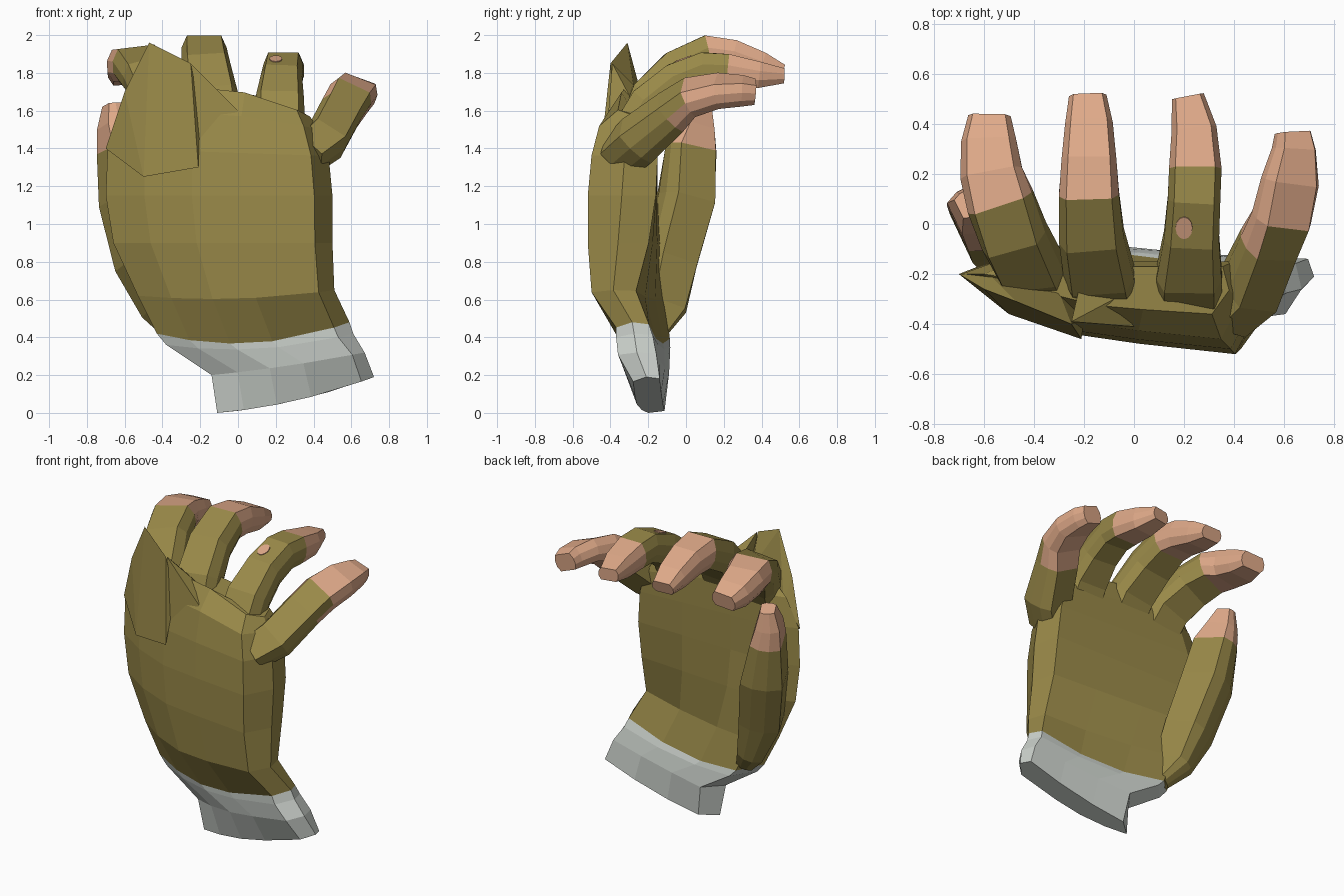
import bpy, bmesh, math
from mathutils import Vector
from mathutils.bvhtree import BVHTree

if "Cube" in bpy.data.objects:
    bpy.data.objects.remove(bpy.data.objects["Cube"])


def material(name, rgb):
    m = bpy.data.materials.new(name)
    m.diffuse_color = (*rgb, 1)
    m.use_nodes = True
    m.node_tree.nodes["Principled BSDF"].inputs["Base Color"].default_value = m.diffuse_color
    return m


OLIVE = material("olive glove", (0.32, 0.252, 0.066))
SKIN = material("skin", (0.74, 0.40, 0.25))
GREY = material("grey cuff", (0.62, 0.66, 0.62))


def finish(name, bm, mats, rule=None):
    bmesh.ops.recalc_face_normals(bm, faces=bm.faces[:])
    for f in bm.faces:
        f.smooth = False
        if rule and rule(f.calc_center_median()):
            f.material_index = 1
    me = bpy.data.meshes.new(name)
    bm.to_mesh(me)
    bm.free()
    for m in mats:
        me.materials.append(m)
    ob = bpy.data.objects.new(name, me)
    bpy.context.collection.objects.link(ob)
    return ob


def loft(rings):
    bm = bmesh.new()
    vs = [[bm.verts.new(p) for p in r] for r in rings]
    n = len(vs[0])
    for a, b in zip(vs, vs[1:]):
        for i in range(n):
            j = (i + 1) % n
            bm.faces.new((a[i], a[j], b[j], b[i]))
    bm.faces.new(vs[0])
    bm.faces.new(vs[-1])
    return bm


# Hand and cuff: rings of (u across, t from palm side to knuckle side)
FRONT = [(0, 0), (.17, .42), (.38, .75), (.6, .87), (.92, 1), (1, .5)]
BACK = [(.97, 0), (.7, 0), (.4, 0), (.12, 0)]


def ring(zl, zr, xl, xr, yl, yf, yb, ybr, dip):
    # yb and ybr: palm surface at the thumb side and the little finger side
    pts = []
    for k, (u, t) in enumerate(FRONT + BACK):
        base = yl if k < 5 else yb + (ybr - yb) * u
        z = zl + (zr - zl) * u - dip * 4 * u * (1 - u)
        pts.append((xl + (xr - xl) * u, base + (yf - base) * t, z))
    return pts


HEM = (.42, .48, -.43, .59, -.21, -.37, -.07, -.2, .08)
cuff = [(0, .19, -.11, .72, -.2, -.28, -.11, -.14, .03),
        (.20, .32, -.14, .67, -.22, -.36, -.08, -.16, .01),
        (.36, .42, -.38, .61, -.21, -.37, -.07, -.18, .05),
        HEM]
palm = [HEM,
        (.62, .65, -.53, .51, -.22, -.5, -.09, -.27, .03),
        (.90, .90, -.66, .50, -.21, -.52, -.12, -.2, 0),
        (1.15, 1.15, -.70, .50, -.2, -.52, -.15, -.16, 0),
        (1.40, 1.36, -.69, .48, -.2, -.5, -.15, -.15, 0),
        (1.58, 1.50, -.60, .43, -.2, -.46, -.15, -.15, -.04),
        (1.67, 1.57, -.48, .38, -.22, -.36, -.17, -.17, -.09)]
finish("cuff", loft([ring(*s) for s in cuff]), [GREY])
finish("palm", loft([ring(*s) for s in palm]), [OLIVE])

# Fingers: stations of (x, y, z, width, thickness)
SECTION = [(.5, -.2), (.5, .15), (.38, .5), (-.38, .5),
           (-.5, .15), (-.5, -.2), (-.38, -.5), (.38, -.5)]


def digit(name, path, rule, hint=(1, 0, 0), roll=0):
    c = [Vector(p[:3]) for p in path]
    rings = []
    for i, p in enumerate(path):
        t = (c[min(i + 1, len(c) - 1)] - c[max(i - 1, 0)]).normalized()
        s = Vector(hint)
        s = (s - t * s.dot(t)).normalized()
        n = s.cross(t)
        s, n = (s * math.cos(roll) + n * math.sin(roll),
                n * math.cos(roll) - s * math.sin(roll))
        rings.append([c[i] + s * (u * p[3]) + n * (v * p[4]) for u, v in SECTION])
    return finish(name, loft(rings), [OLIVE, SKIN], rule)


digit("index_finger", [
    (-.37, -.27, 1.47, .27, .16), (-.41, -.18, 1.66, .27, .2),
    (-.48, -.05, 1.79, .27, .2), (-.535, .09, 1.85, .27, .18),
    (-.57, .2, 1.84, .25, .17), (-.58, .33, 1.81, .22, .15),
    (-.577, .43, 1.79, .17, .1)], lambda p: p.y > .09, roll=.05)
digit("middle_finger", [
    (-.12, -.29, 1.48, .27, .16), (-.14, -.2, 1.67, .28, .2),
    (-.17, -.05, 1.82, .26, .2), (-.18, .12, 1.905, .24, .19),
    (-.18, .25, 1.89, .22, .17), (-.18, .4, 1.84, .19, .14),
    (-.185, .51, 1.805, .15, .08)], lambda p: p.y > .12)
ring_finger = digit("ring_finger", [
    (.22, -.32, 1.44, .27, .2), (.22, -.2, 1.64, .26, .2),
    (.23, -.05, 1.76, .22, .19), (.24, .1, 1.82, .21, .18),
    (.245, .22, 1.815, .21, .17), (.24, .38, 1.79, .18, .14),
    (.215, .51, 1.785, .13, .08)], lambda p: p.y > .22)
digit("little_finger", [
    (.36, -.35, 1.36, .2, .22), (.46, -.26, 1.44, .23, .23),
    (.54, -.08, 1.59, .23, .19), (.59, .02, 1.67, .24, .16),
    (.625, .17, 1.705, .23, .14), (.64, .3, 1.705, .17, .13),
    (.635, .365, 1.70, .14, .11)], lambda p: p.y > -.07, roll=-.35)

# Thumb, broad at the root where it joins the palm
digit("thumb", [
    (-.33, -.16, .43, .12, .1), (-.41, -.12, .56, .24, .16),
    (-.50, -.085, .8, .27, .25), (-.575, .0, 1.13, .29, .26),
    (-.62, .025, 1.4, .27, .19), (-.65, .055, 1.52, .19, .15),
    (-.66, .08, 1.63, .11, .09)], lambda p: p.z > 1.4, hint=(.45, -.9, 0))


# Raised folds of cloth over the knuckles
def fold(name, pts):
    bm = bmesh.new()
    for p in pts:
        bm.verts.new(p)
    bmesh.ops.convex_hull(bm, input=bm.verts[:])
    bmesh.ops.delete(bm, geom=[v for v in bm.verts if not v.link_faces], context='VERTS')
    finish(name, bm, [OLIVE])


fold("index_knuckle_fold", [
    (-.47, -.31, 1.96), (-.25, -.40, 1.85), (-.70, -.2, 1.4),
    (-.21, -.46, 1.3), (-.5, -.36, 1.25), (-.6, -.26, 1.7),
    (-.3, -.27, 1.68), (-.58, -.2, 1.55), (-.2, -.38, 1.6)])
fold("middle_knuckle_fold", [
    (-.25, -.39, 1.85), (0, -.41, 1.6), (-.2, -.43, 1.3),
    (-.16, -.39, 1.58), (-.08, -.3, 1.68), (-.22, -.26, 1.72)])

# Small worn hole on the ring finger, a thin plate lying on its top
me = ring_finger.data
tree = BVHTree.FromPolygons([v.co for v in me.vertices], [p.vertices for p in me.polygons])
rim = []
for k in range(12):
    a = math.tau * k / 12
    hit = tree.ray_cast(Vector((.2 + .034 * math.cos(a), -.015 + .044 * math.sin(a), 3)),
                        Vector((0, 0, -1)))[0]
    rim.append(hit)
lift = Vector((0, -.002, .004))
finish("worn_hole", loft([[p - lift for p in rim], [p + lift for p in rim]]), [SKIN])
